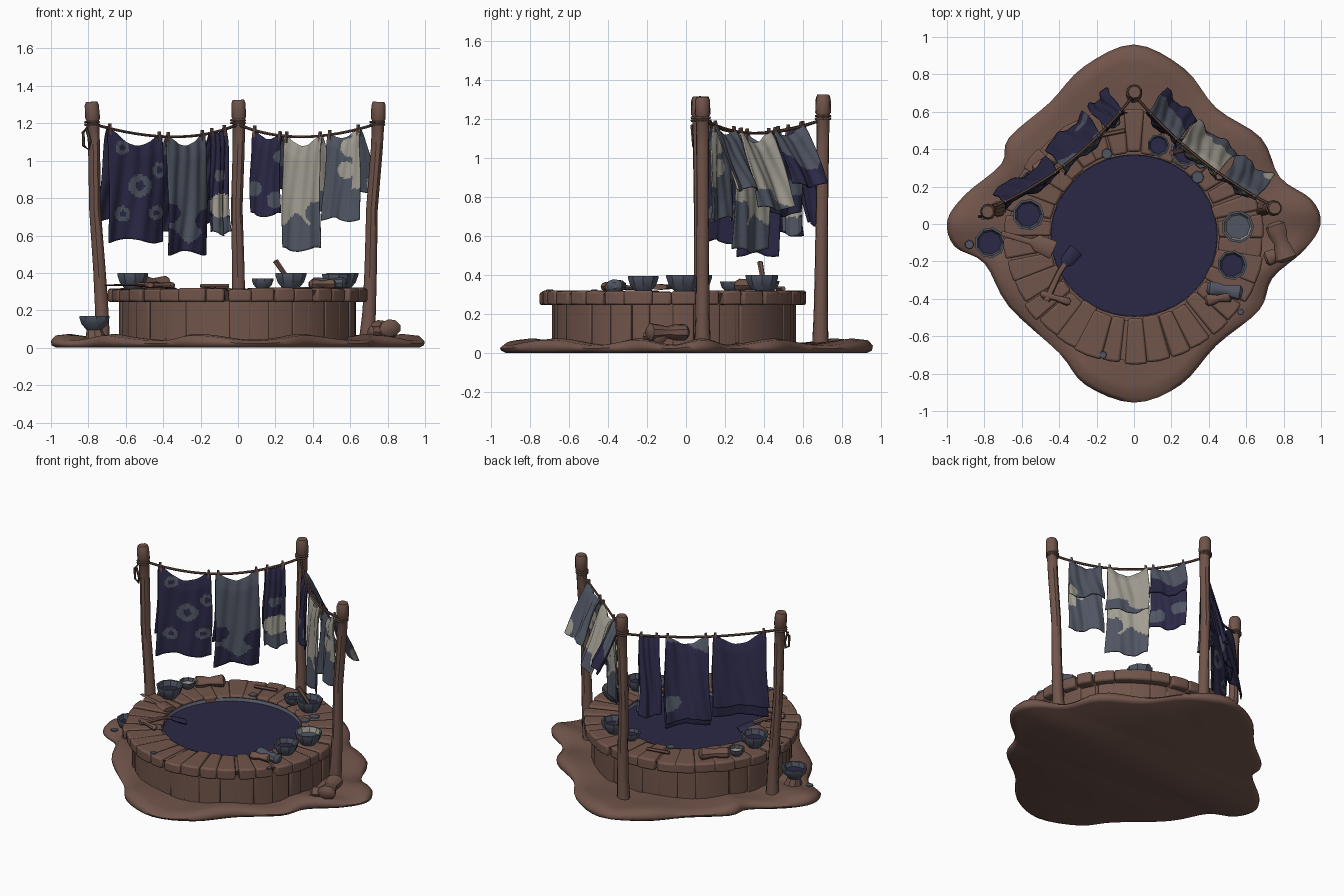
import bpy, bmesh, math, random
from mathutils import Vector

if "Cube" in bpy.data.objects:
    bpy.data.objects.remove(bpy.data.objects["Cube"])
random.seed(4)
pi, sin, cos = math.pi, math.sin, math.cos

def mat(name, c):
    m = bpy.data.materials.new(name)
    m.diffuse_color = (*c, 1)
    m.use_nodes = True
    m.node_tree.nodes["Principled BSDF"].inputs["Base Color"].default_value = m.diffuse_color
    return m
WOOD = mat("brown clay", (0.165, 0.09, 0.07))
ROPE = mat("dark rope", (0.12, 0.066, 0.05))
NAVY = mat("indigo dye", (0.024, 0.022, 0.062))
SLATE = mat("slate blue", (0.08, 0.092, 0.125))
CREAM = mat("undyed cream", (0.36, 0.34, 0.29))

def finish(name, bm, mats, bevel=0, solid=0, angle=40):
    me = bpy.data.meshes.new(name)
    bmesh.ops.recalc_face_normals(bm, faces=bm.faces)
    bm.to_mesh(me)
    bm.free()
    for m in mats:
        me.materials.append(m)
    ob = bpy.data.objects.new(name, me)
    bpy.context.collection.objects.link(ob)
    if bevel:
        b = ob.modifiers.new("bevel", 'BEVEL')
        b.width, b.segments = bevel, 2
    if solid:
        s = ob.modifiers.new("thickness", 'SOLIDIFY')
        s.thickness, s.offset = solid, 0
    bpy.ops.object.select_all(action='DESELECT')
    ob.select_set(True)
    bpy.context.view_layer.objects.active = ob
    bpy.ops.object.shade_smooth_by_angle(angle=math.radians(angle))
    return ob

def skin(bm, rings, mi=None, caps=True):
    """Join closed rings of points with quads."""
    vs = [[bm.verts.new(p) for p in r] for r in rings]
    n = len(vs[0])
    for k in range(len(vs) - 1):
        for i in range(n):
            j = (i + 1) % n
            f = bm.faces.new((vs[k][i], vs[k][j], vs[k + 1][j], vs[k + 1][i]))
            f.material_index = mi[k] if mi else 0
    if caps:
        bm.faces.new(vs[0][::-1])
        bm.faces.new(vs[-1]).material_index = mi[-1] if mi else 0

def tube(name, pts, radii, m, sides=8, flat=1.0):
    pts = [Vector(p) for p in pts]
    rings = []
    for i, p in enumerate(pts):
        d = (pts[min(i + 1, len(pts) - 1)] - pts[max(i - 1, 0)]).normalized()
        ref = Vector((0, 0, 1)) if abs(d.z) < 0.9 else Vector((0, 1, 0))
        a = d.cross(ref).normalized()
        b = a.cross(d)
        r = radii[i] if isinstance(radii, (list, tuple)) else radii
        rings.append([p + r * (a * cos(2 * pi * k / sides) + flat * b * sin(2 * pi * k / sides)) for k in range(sides)])
    bm = bmesh.new()
    skin(bm, rings)
    return finish(name, bm, [m])

def disc(cx, cy, z, r, n=10, sy=1.0):
    return [(cx + r * cos(2 * pi * i / n), cy + r * sy * sin(2 * pi * i / n), z) for i in range(n)]

# muddy ground slab with four pointed lobes
OUT = [(0, .96), (.27, .83), (.44, .62), (.68, .46), (.78, .25), (.95, .13), (.998, 0), (.91, -.14), (.74, -.29), (.67, -.46),
       (.44, -.65), (.25, -.86), (0, -.955), (-.26, -.86), (-.4, -.69), (-.67, -.44), (-.8, -.21), (-.96, -.12), (-.998, .02),
       (-.9, .16), (-.71, .32), (-.67, .46), (-.45, .65), (-.27, .84)]
edge = []
for i in range(len(OUT)):
    a, b, c, d = [Vector(OUT[(i + k) % len(OUT)]) for k in (-1, 0, 1, 2)]
    for t in (0, .25, .5, .75):
        edge.append(.5 * (2 * b + (c - a) * t + (2 * a - 5 * b + 4 * c - d) * t * t + (3 * b - a - 3 * c + d) * t ** 3))
rings = []
for f, z, w in ((.97, 0, 0), (.995, .012, 0), (1, .03, .008), (.975, .052, .014), (.9, .058, .016), (.78, .048, .008), (.5, .045, 0)):
    rings.append([(p.x * f, p.y * f, z + w * sin(i * .62 + 1)) for i, p in enumerate(edge)])
bm = bmesh.new()
skin(bm, rings)
finish("ground_slab", bm, [WOOD], angle=60)

# dye vat: wall staves and rim blocks
CY = -.062
def wedges(name, n, r0, r1, z0, z1, gap, jr, jz, bevel):
    bm = bmesh.new()
    for i in range(n):
        a0 = 2 * pi * (i + random.uniform(-.12, .12)) / n + gap
        a1 = 2 * pi * (i + 1 + random.uniform(-.12, .12)) / n - gap
        ro, zt = r1 + random.uniform(-jr, jr), z1 + random.uniform(-jz, jz)
        ri = r0 + random.uniform(-jr, jr)
        def ring(z):
            return [(r * cos(a), CY + r * sin(a) * .985, z) for r, a in
                    ((ri, a0), (ro, a0), (ro * 1.004, (a0 + a1) / 2), (ro, a1), (ri, a1))]
        skin(bm, [ring(z0), ring(zt)])
    finish(name, bm, [WOOD], bevel=bevel)
wedges("vat_wall", 34, .48, .632, .03, .262, .0005, .006, 0, .007)
wedges("vat_rim", 34, .448, .69, .245, .316, .0005, .009, .006, .012)
bm = bmesh.new()
skin(bm, [disc(0, CY, .05, .622, 48), disc(0, CY, .25, .622, 48), disc(0, CY, .305, .67, 48), disc(0, CY, .305, .455, 48)], caps=False)
finish("vat_core", bm, [WOOD])
bm = bmesh.new()
skin(bm, [disc(0, CY, z, .445, 48, .97) for z in (.2, .302)], caps=False)
finish("vat_lining", bm, [SLATE], solid=.006)
bm = bmesh.new()
skin(bm, [disc(0, CY, z, .448, 48, .97) for z in (.24, .28)])
finish("dye_pool", bm, [NAVY])

# three posts
def post(name, b, t):
    b, t = Vector(b), Vector(t)
    fr = (0, .12, .3, .55, .8, .92, .93, .985, 1)
    rr = (.043, .037, .034, .032, .033, .034, .041, .039, .032)
    tube(name, [b.lerp(t, f) + Vector((.006 * sin(9 * f), 0, 0)) for f in fr], rr, WOOD, 9)
    p = b.lerp(t, .915)
    for k in range(2):
        q = p + Vector((0, 0, .014 * (k - 1)))
        tube(name + "_rope_wrap", [q + Vector((.036 * cos(a * pi / 6), .036 * sin(a * pi / 6), 0)) for a in range(13)], .007, WOOD, 6)
post("left_post", (-.725, .08, .04), (-.785, .065, 1.315))
post("right_post", (.69, .085, .04), (.75, .085, 1.315))
post("back_post", (0, .69, .04), (0, .705, 1.325))
tube("rope_tail", [(-.8, .05, 1.19), (-.828, .04, 1.15), (-.825, .04, 1.08), (-.8, .04, 1.06), (-.79, .035, 1.1), (-.81, .03, 1.17)], .008, ROPE, 6)

# washing lines, sagging down and bowing in over the vat
LINES = [(Vector((-.77, .085, 1.195)), Vector((-.01, .68, 1.19))), (Vector((.01, .68, 1.19)), Vector((.735, .1, 1.195)))]
OUTWARD = [Vector((-.62, .78, 0)), Vector((.62, .78, 0))]
BOW = (.065, .045)
def on_line(k, t):
    p = LINES[k][0].lerp(LINES[k][1], t)
    p.z -= .065 * 4 * t * (1 - t)
    return p - OUTWARD[k] * BOW[k] * 4 * t * (1 - t)
def t_at(k, x):
    lo, hi = 0, 1
    for _ in range(20):
        mid = (lo + hi) / 2
        lo, hi = (mid, hi) if on_line(k, mid).x < x else (lo, mid)
    return lo
for k, nm in enumerate(("left_line", "right_line")):
    tube(nm, [on_line(k, i / 16) for i in range(17)], .008, ROPE, 6)

# cloths draped over the lines: long front panel, shorter flared back flap
def blob(x, z, *spots):
    return any((x - a) ** 2 + (z - b) ** 2 < r * r for a, b, r in spots)
def ringed(x, z, *spots):
    return any(.42 * r < math.hypot(x - a, z - b) < r for a, b, r in spots)

def cloth(name, k, x0, x1, zf, zb, flare, rule, dip):
    A, B = LINES[k]
    t0, t1 = t_at(k, x0), t_at(k, x1)
    along = (B - A).normalized()
    along.z = 0
    nu, nv, ph = 32, 44, random.uniform(0, 6)
    bm = bmesh.new()
    rows = []
    for j in range(-nv, nv + 1):
        s = abs(j) / nv
        row = []
        for i in range(nu + 1):
            u = i / nu
            p = on_line(k, t0 + (t1 - t0) * u)
            top = p.z + .008 - dip * sin(pi * u) ** 1.3
            bot = (zf if j > 0 else zb) + .012 * sin(u * 7 + ph)
            off = .014 * s * sin(u * 9 + ph) + .004 * sin(u * 23 + s * 5)
            off += -.01 * min(1, s * 8) - .015 * s if j > 0 else .01 * min(1, s * 8) + flare * s
            p = p + OUTWARD[k] * off + along * (.02 * s * (u - .5) + .008 * sin(s * 6 + ph) * s)
            p.z = top + (bot - top) * s
            row.append(bm.verts.new(p))
        rows.append(row)
    for j in range(2 * nv):
        for i in range(nu):
            f = bm.faces.new((rows[j][i], rows[j][i + 1], rows[j + 1][i + 1], rows[j + 1][i]))
            c = f.calc_center_median()
            f.material_index = rule(c.x, c.z, j >= nv)
    finish(name, bm, [NAVY, SLATE, CREAM], solid=.007, angle=60)
    # wooden pegs
    for t in (t0 + .015, t1 - .015):
        p = on_line(k, t)
        tube(name + "_peg", [p + Vector((0, 0, -.035)), p + Vector((0, 0, .025))], [.012, .009], WOOD, 4)

cloth("ringed_cloth", 0, -.70, -.41, .57, .68, .07, lambda x, z, fr: int(fr and ringed(x, z, (-.525, .865, .06), (-.62, .715, .042),
      (-.42, .95, .04), (-.62, 1.07, .035), (-.44, .72, .038))), .075)
cloth("slate_cloth", 0, -.385, -.18, .505, .61, .13, lambda x, z, fr: (0 if z < .6 + .04 * sin(x * 30) or blob(x, z, (-.36, .72, .05), (-.17, .68, .06))
      else 1) if fr else int(z > 1.07 + .4 * (x + .3) or blob(x, z, (-.26, .72, .05))), .06)
cloth("patched_cloth", 0, -.15, -.065, .61, .66, .13, lambda x, z, fr: (2 if blob(x, z, (-.09, .76, .065)) else
      int(z < .7 or blob(x, z, (-.1, .92, .03)))) if fr else 0, .02)
cloth("indigo_cloth", 1, .08, .235, .71, .86, .14, lambda x, z, fr: int(blob(x, z, (.2, .79, .045), (.09, .85, .04), (.22, 1.02, .03))) if fr
      else int(z > 1.0 + .06 * sin(x * 25)), .04)
cloth("cream_cloth", 1, .25, .45, .525, .74, .14, lambda x, z, fr: 1 if z < .69 + .03 * sin(x * 45) or
      blob(x, z, (.42, .72, .06)) or (not fr and z < .84 and x > .42) else 2, .06)
cloth("pale_cloth", 1, .48, .655, .685, .84, .13, lambda x, z, fr: 2 if fr and (blob(x, z, (.6, 1.07, .05), (.58, .95, .045)) or (z > .85 and x > .61))
      or (not fr and blob(x, z, (.74, .88, .05))) else 1, .04)

# dye bowls
def bowl(name, x, y, z, r, h, fill, inner=0):
    bm = bmesh.new()
    prof = [(.5, 0), (.85, .4), (1, .85), (1, 1), (.86, 1), (.74, .6)]
    skin(bm, [disc(x, y, z + h * b, r * a, 9) for a, b in prof], mi=[0, 0, 0, 0, inner, 1 if not inner else 0])
    finish(name, bm, [SLATE, fill], angle=30)
for i, (x, y, z, r, h, m, inn) in enumerate([(-.565, .05, .315, .085, .085, NAVY, 0), (-.77, -.1, .095, .083, .075, NAVY, 0),
        (-.55, .23, .315, .055, .05, CREAM, 0), (.13, .42, .315, .06, .055, NAVY, 0), (.28, .39, .315, .085, .085, NAVY, 0),
        (.555, -.015, .315, .088, .085, CREAM, 1), (.525, -.22, .315, .08, .08, NAVY, 0)]):
    bowl("dye_bowl_%d" % (i + 1), x, y, z, r, h, m, inn)
tube("bowl_stand", [(-.76, -.1, .04), (-.77, -.1, .1)], [.06, .04], WOOD, 8)

# stirring sticks and paddles
tube("stirring_stick", [(.28, .4, .35), (.2, .38, .465)], [.012, .015], WOOD, 6)
tube("paddle", [(-.71, -.05, .335), (-.55, -.095, .335), (-.52, -.1, .338), (-.43, -.14, .338)], [.014, .016, .045, .05], WOOD, 8, .3)
tube("dipped_paddle", [(-.47, -.41, .335), (-.4, -.26, .335), (-.37, -.215, .325)], [.02, .016, .016], WOOD, 8, .7)
tube("dipped_paddle_blade", [(-.375, -.22, .325), (-.36, -.2, .315), (-.31, -.14, .285)], [.016, .035, .04], NAVY, 8, .35)
tube("loose_stick", [(-.2, .47, .33), (-.05, .5, .33)], .012, WOOD, 6)

# cloth bundles and sacks
def bundle(name, a, b, r, m):
    a, b = Vector(a), Vector(b)
    tube(name, [a.lerp(b, t) for t in (0, .08, .3, .5, .7, .92, 1)], [r * k for k in (.5, .9, .88, .65, .85, 1, .5)], m, 9, .8)
bundle("rim_bundle_right", (.39, -.34, .345), (.58, -.37, .345), .042, SLATE)
bundle("rim_bundle_right_wrap", (.38, -.41, .34), (.52, -.38, .34), .035, WOOD)
bundle("rim_bundle_left", (-.53, .27, .345), (-.38, .4, .345), .05, WOOD)
bundle("rim_bundle_left_front", (-.5, -.37, .335), (-.34, -.42, .335), .022, WOOD)
bundle("ground_sack_long", (.75, .01, .105), (.82, -.2, .105), .06, WOOD)
bundle("ground_sack_small", (.7, -.19, .085), (.84, -.13, .085), .045, WOOD)

# spilled dye spots
for i, (x, y, z, r) in enumerate([(-.145, .375, .322, .03), (.34, .25, .322, .035), (-.165, -.7, .322, .02), (-.88, -.11, .066, .025),
                                  (.57, -.47, .322, .018), (.36, .33, .322, .035)]):
    bm = bmesh.new()
    skin(bm, [disc(x, y, z - .004, r, 7), disc(x, y, z + .002, r * .9, 7)])
    finish("dye_spot_%d" % (i + 1), bm, [SLATE])
